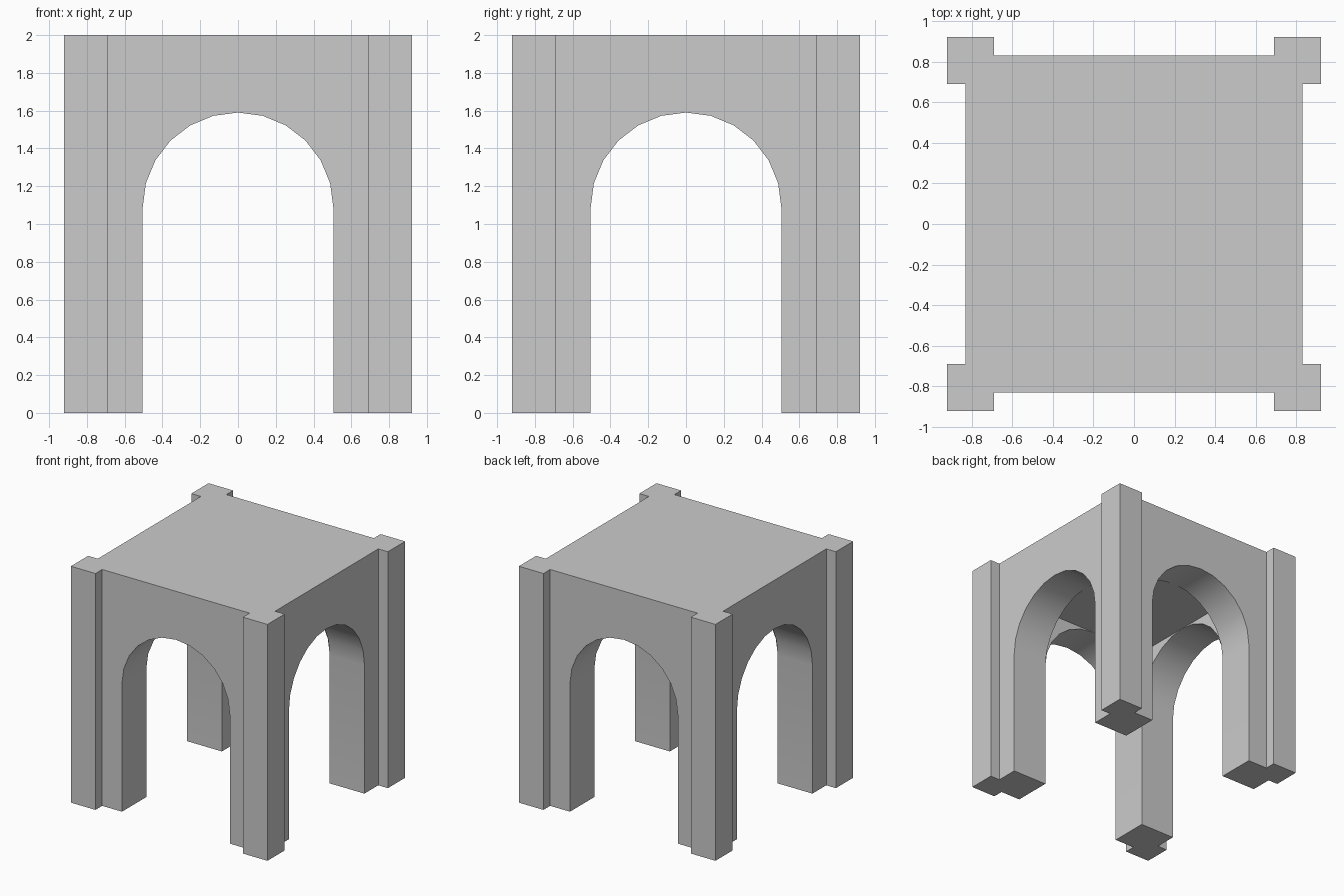
import bpy, bmesh
from math import pi, sin, cos, radians
from mathutils import Matrix

if "Cube" in bpy.data.objects:
    bpy.data.objects.remove(bpy.data.objects["Cube"])

WALL, POST_IN, POST_OUT = 0.83, 0.69, 0.92   # plan distances from the centre
R, SPRING, TOP = 0.505, 1.085, 2.0           # arch radius, spring line, roof height
CROWN = SPRING + R                           # arch crown and ceiling height
SEG = 12

bm = bmesh.new()


def face(points, turn):
    rot = Matrix.Rotation(turn * pi / 2, 3, 'Z')
    return bm.faces.new([bm.verts.new(rot @ Matrix.Identity(3) @ bpy_vec(p)) for p in points])


def bpy_vec(p):
    from mathutils import Vector
    return Vector(p)


# arch opening, right foot to left foot
curve = [(R * cos(pi * i / SEG), SPRING + R * sin(pi * i / SEG)) for i in range(SEG + 1)]
opening = [(R, 0)] + curve + [(-R, 0)]
# corner pier outline in plan: outer post edge, then the square leg behind it
post = [(POST_IN, -WALL), (POST_IN, -POST_OUT), (POST_OUT, -POST_OUT),
        (POST_OUT, -POST_IN), (WALL, -POST_IN)]
pier = [(R, -WALL)] + post + [(WALL, -R), (R, -R)]

for k in range(4):
    # outer wall face with the arch cut out
    outer = [(-POST_IN, 0), (-POST_IN, TOP), (POST_IN, TOP), (POST_IN, 0)] + opening
    face([(x, -WALL, z) for x, z in outer], k)
    # jambs and arch soffit
    for (x0, z0), (x1, z1) in zip(opening, opening[1:]):
        face([(x0, -WALL, z0), (x1, -WALL, z1), (x1, -R, z1), (x0, -R, z0)], k)
    # inner spandrels below the ceiling
    half = SEG // 2
    face([(x, -R, z) for x, z in curve[:half + 1] + [(R, CROWN)]], k)
    face([(x, -R, z) for x, z in curve[half:] + [(-R, CROWN)]], k)
    # corner post sides
    for (x0, y0), (x1, y1) in zip(post, post[1:]):
        face([(x0, y0, 0), (x1, y1, 0), (x1, y1, TOP), (x0, y0, TOP)], k)
    # foot of the pier
    face([(x, y, 0) for x, y in pier], k)


def turned(points):
    out = []
    for k in range(4):
        for x, y in points:
            for _ in range(k):
                x, y = -y, x
            out.append((x, y))
    return out


# roof and ceiling
face([(x, y, TOP) for x, y in turned(post)], 0)
face([(x, y, CROWN) for x, y in turned([(0, -R), (R, -R)])], 0)

bmesh.ops.remove_doubles(bm, verts=bm.verts, dist=0.0005)
bmesh.ops.recalc_face_normals(bm, faces=bm.faces)
mesh = bpy.data.meshes.new("four_way_arch")
bm.to_mesh(mesh)
bm.free()
arch = bpy.data.objects.new("four_way_arch", mesh)
bpy.context.collection.objects.link(arch)
bpy.context.view_layer.objects.active = arch
arch.select_set(True)
bpy.ops.object.shade_smooth_by_angle(angle=radians(30))
